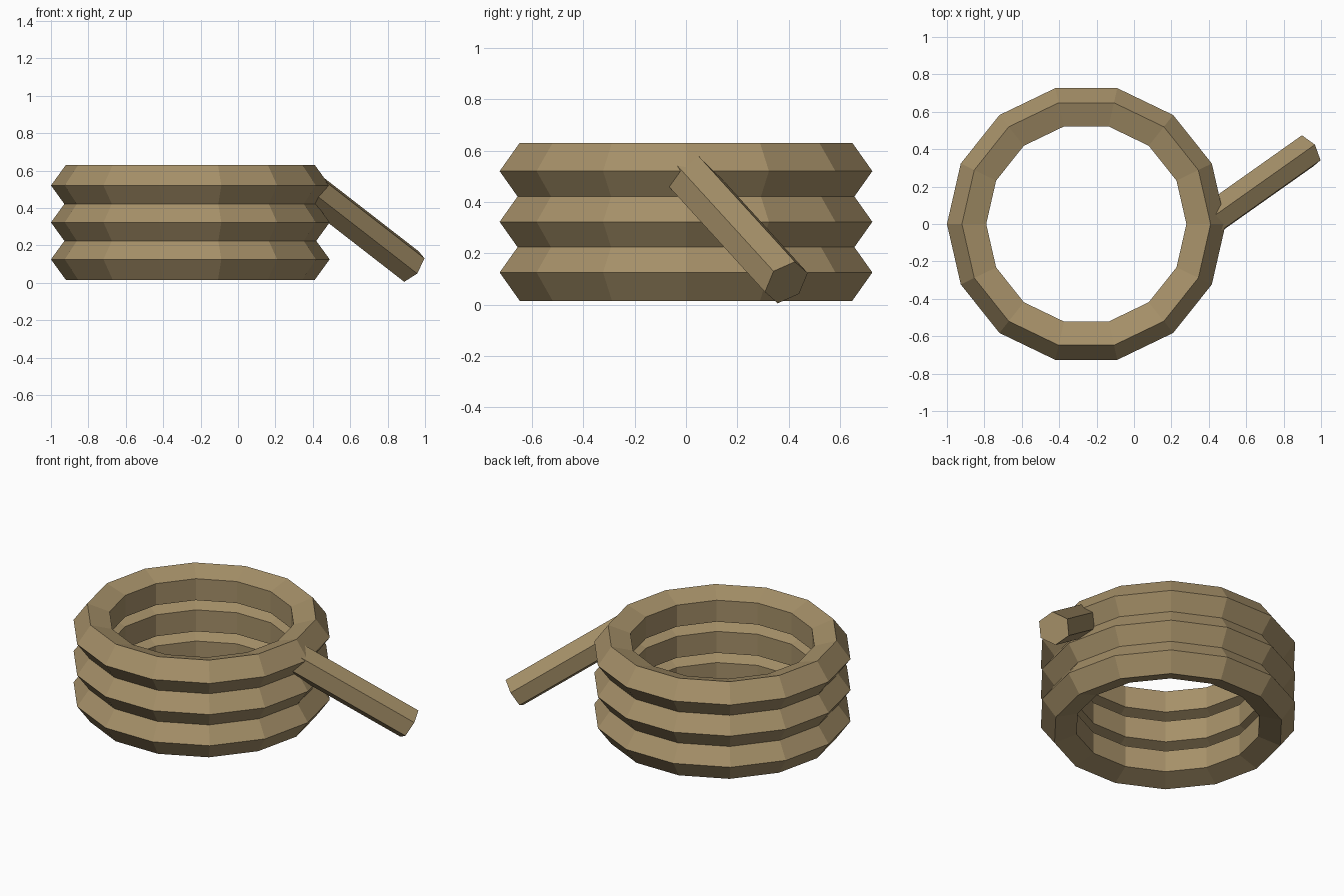
import bpy, bmesh, math
from mathutils import Vector

if "Cube" in bpy.data.objects:
    bpy.data.objects.remove(bpy.data.objects["Cube"])

rope = bpy.data.materials.new("tan rope")
rope.diffuse_color = (0.38, 0.28, 0.14, 1)
rope.use_nodes = True
rope.node_tree.nodes["Principled BSDF"].inputs["Base Color"].default_value = rope.diffuse_color

def make_object(name, bm):
    bmesh.ops.recalc_face_normals(bm, faces=bm.faces)
    mesh = bpy.data.meshes.new(name)
    bm.to_mesh(mesh)
    bm.free()
    mesh.materials.append(rope)
    ob = bpy.data.objects.new(name, mesh)
    bpy.context.collection.objects.link(ob)
    return ob

def coil(name, cx, z, R, r, major=14, minor=5):
    """Faceted ring with one corner of its cross-section facing outwards."""
    bm = bmesh.new()
    rings = []
    for i in range(major):
        a = 2 * math.pi * i / major
        ring = []
        for j in range(minor):
            b = 2 * math.pi * j / minor
            d = R + r * math.cos(b)
            ring.append(bm.verts.new((cx + d * math.cos(a), d * math.sin(a), z + r * math.sin(b))))
        rings.append(ring)
    for i in range(major):
        p, q = rings[i], rings[(i + 1) % major]
        for j in range(minor):
            k = (j + 1) % minor
            bm.faces.new((p[j], q[j], q[k], p[k]))
    return make_object(name, bm)

def rod(name, start, end, r, up, sides=6):
    """Capped prism between two points with a corner pointing towards up."""
    start, end = Vector(start), Vector(end)
    axis = (end - start).normalized()
    u = Vector(up)
    u = (u - axis * u.dot(axis)).normalized()
    v = axis.cross(u)
    bm = bmesh.new()
    loops = []
    for c in (start, end):
        loops.append([bm.verts.new(c + r * (math.cos(t) * u + math.sin(t) * v))
                      for t in (2 * math.pi * i / sides for i in range(sides))])
    a, b = loops
    for i in range(sides):
        k = (i + 1) % sides
        bm.faces.new((a[i], a[k], b[k], b[i]))
    bm.faces.new(a)
    bm.faces.new(b)
    return make_object(name, bm)

# Three stacked rope coils
for n, z in enumerate((0.125, 0.3225, 0.52)):
    coil(f"rope_coil_{n + 1}", -0.255, z, 0.629, 0.116)

# Loose rope end leaving the top coil down to the ground
rod("rope_tail", (0.375, 0.0, 0.515), (0.928, 0.391, 0.086), 0.096, (0.04, 0.034, 0.082))
